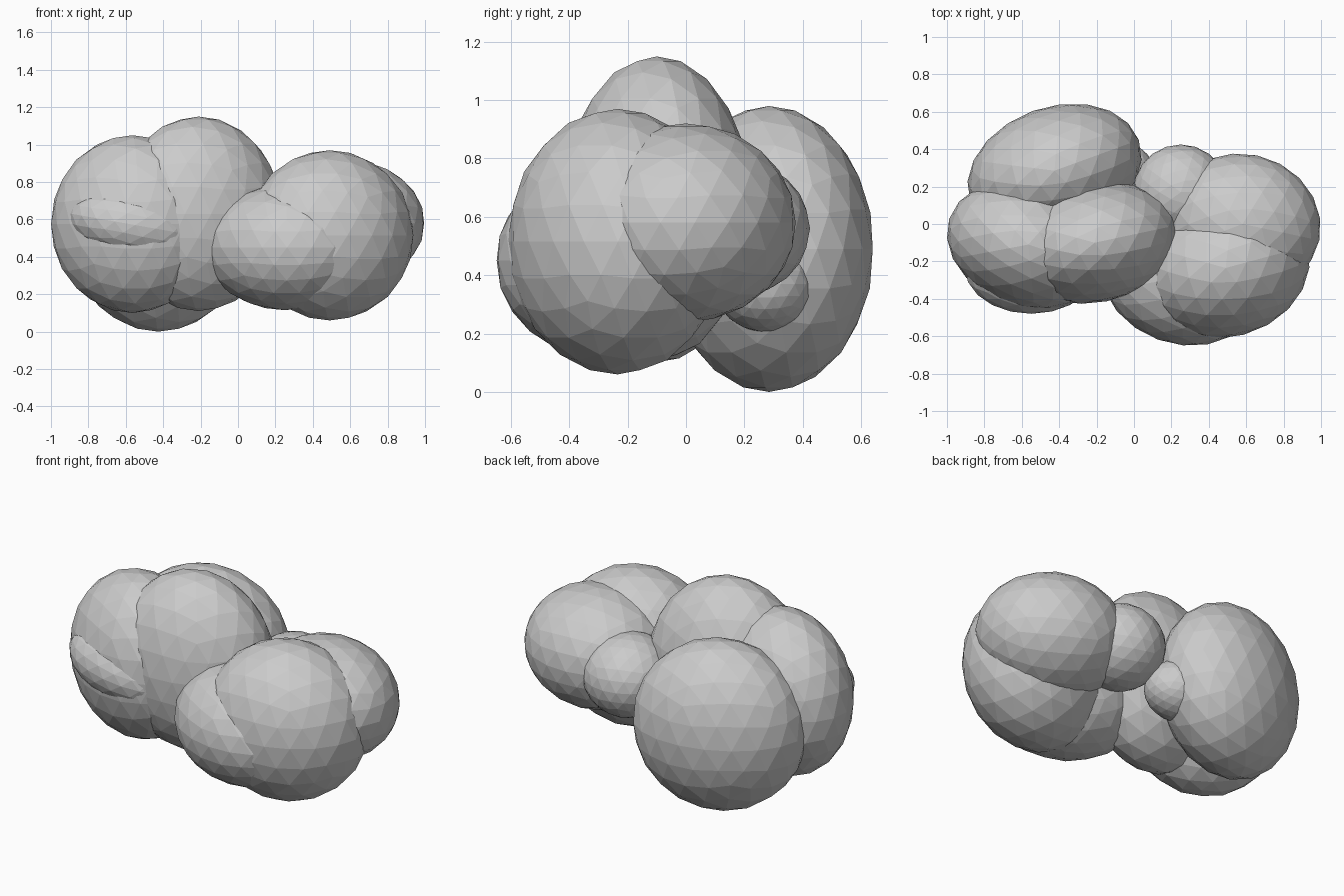
import bpy
from math import radians

if "Cube" in bpy.data.objects:
    bpy.data.objects.remove(bpy.data.objects["Cube"])


def lobe(name, centre, radii, turn=0, tilt=0):
    """Faceted ellipsoid, tilted about y and turned about z."""
    bpy.ops.mesh.primitive_ico_sphere_add(
        subdivisions=3, radius=1, location=centre,
        rotation=(0, radians(tilt), radians(turn)))
    ob = bpy.context.object
    ob.name = name
    ob.scale = radii
    bpy.ops.object.transform_apply(location=False, rotation=True, scale=True)
    return ob


# Large lobes on the left half
lobe("left_lobe", (-0.565, -0.11, 0.575), (0.445, 0.335, 0.475), -18)
lobe("back_left_lobe", (-0.425, 0.285, 0.49), (0.48, 0.34, 0.49), 20)
lobe("top_lobe", (-0.21, -0.10, 0.63), (0.45, 0.32, 0.52), 12)

# Large lobes on the right half
lobe("front_right_lobe", (0.49, -0.235, 0.515), (0.455, 0.37, 0.455), 15)
lobe("back_right_lobe", (0.58, 0.0, 0.58), (0.42, 0.375, 0.34), -12)
lobe("front_middle_lobe", (0.25, -0.285, 0.45), (0.44, 0.355, 0.335), -20)

# Small lobes filling the gaps
lobe("front_left_puff", (-0.55, -0.235, 0.57), (0.36, 0.245, 0.2), 0, 10)
lobe("back_middle_puff", (0.25, 0.17, 0.56), (0.255, 0.255, 0.235))
lobe("low_back_puff", (-0.09, 0.27, 0.37), (0.2, 0.175, 0.165))
